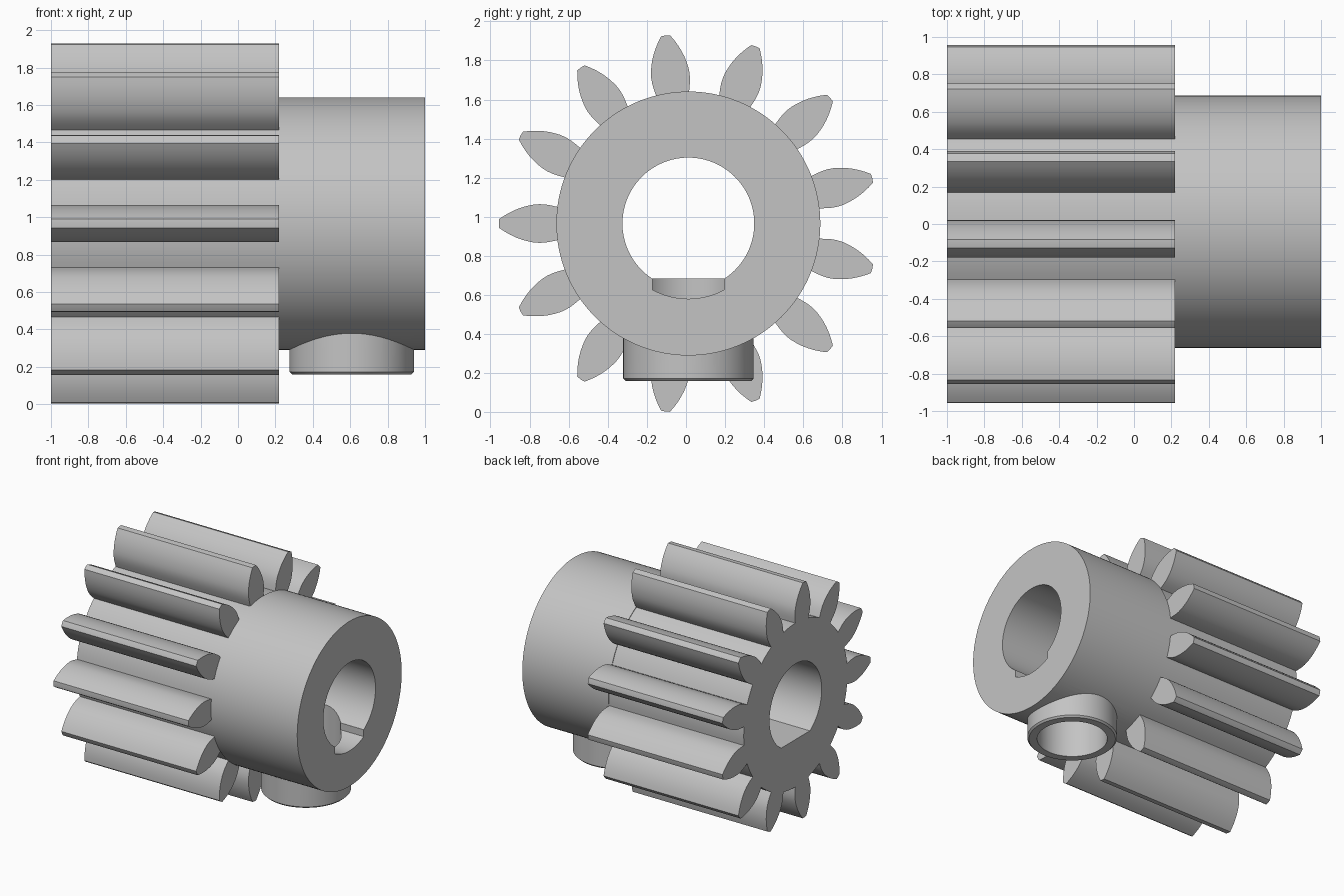
import bpy, bmesh, math
from mathutils import Vector

cube = bpy.data.objects.get("Cube")
if cube:
    bpy.data.objects.remove(cube, do_unlink=True)

CY, CZ = 0.012, 0.966          # gear axis, running along x
TEETH = 13
ROOT, TIP, HUB, BORE, FLAT = 0.665, 0.967, 0.675, 0.337, 0.282
BOSS_X, GEAR_END = 0.608, 0.22

steel = bpy.data.materials.new("plain_grey")
steel.use_nodes = True
grey = (0.55, 0.55, 0.55, 1)
steel.diffuse_color = grey
steel.node_tree.nodes["Principled BSDF"].inputs["Base Color"].default_value = grey


def extrude(name, points, base, direction):
    """Solid made by sweeping a closed loop of points along a direction."""
    bm = bmesh.new()
    face = bm.faces.new([bm.verts.new(base(p)) for p in points])
    top = bmesh.ops.extrude_face_region(bm, geom=[face])
    verts = [g for g in top["geom"] if isinstance(g, bmesh.types.BMVert)]
    bmesh.ops.translate(bm, verts=verts, vec=Vector(direction))
    bmesh.ops.recalc_face_normals(bm, faces=bm.faces)
    mesh = bpy.data.meshes.new(name)
    bm.to_mesh(mesh)
    bm.free()
    mesh.materials.append(steel)
    ob = bpy.data.objects.new(name, mesh)
    bpy.context.collection.objects.link(ob)
    return ob


def along_x(name, points, x0, x1):
    return extrude(name, points, lambda p: (x0, CY + p[0], CZ + p[1]), (x1 - x0, 0, 0))


def along_z(name, points, z0, z1):
    return extrude(name, points, lambda p: (BOSS_X + p[0], CY + p[1], z0), (0, 0, z1 - z0))


def arc(r, start, end, n):
    step = (end - start) / n
    return [(r * math.cos(start + i * step), r * math.sin(start + i * step))
            for i in range(n + 1)]


def circle(r, n=96):
    return arc(r, 0, math.tau, n)[:-1]


def combine(target, tool, operation):
    """Apply a boolean and discard the tool."""
    tool.hide_render = True
    mod = target.modifiers.new("bool", "BOOLEAN")
    mod.operation, mod.object, mod.solver = operation, tool, "EXACT"
    bpy.context.view_layer.objects.active = target
    bpy.ops.object.modifier_apply(modifier=mod.name)
    bpy.data.objects.remove(tool, do_unlink=True)


def gear_outline():
    # half widths of one undercut tooth at rising radii
    flank = [(ROOT, .084), (.70, .092), (.73, .097), (.76, .099), (.79, .097),
             (.82, .091), (.85, .083), (.88, .072), (.91, .058), (.94, .041), (TIP, .023)]
    tooth = [(r, -w) for r, w in flank] + [(TIP + .002, 0)] + [(r, w) for r, w in flank[::-1]]
    pitch = math.tau / TEETH
    edge = math.atan2(flank[0][1], ROOT)
    outline = []
    for i in range(TEETH):
        a = math.pi + i * pitch
        c, s = math.cos(a), math.sin(a)
        outline += [(r * c - w * s, r * s + w * c) for r, w in tooth]
        outline += arc(math.hypot(ROOT, flank[0][1]), a + edge, a + pitch - edge, 5)[1:-1]
    return outline


def bore_cutter():
    # round bore with one flat at the bottom
    a = math.acos(FLAT / BORE)
    return along_x("bore_cutter", arc(BORE, -math.pi / 2 + a, 1.5 * math.pi - a, 80), -1.2, 1.2)


# Toothed part
gear = along_x("gear_teeth", gear_outline(), -1, GEAR_END)
combine(gear, bore_cutter(), "DIFFERENCE")

# Plain hub
hub = along_x("hub", circle(HUB, 128), GEAR_END, 1)

# Set screw boss with a small chamfer on its lower rim
boss = along_z("screw_boss", circle(0.333), 0.16, 0.6)
bm = bmesh.new()
bm.from_mesh(boss.data)
rim = [e for e in bm.edges if all(v.co.z < 0.2 for v in e.verts)]
bmesh.ops.bevel(bm, geom=rim, offset=0.013, segments=1, affect="EDGES")
bm.to_mesh(boss.data)
bm.free()
combine(hub, boss, "UNION")

# Bore, screw hole and the notch at the open end of the hub
combine(hub, bore_cutter(), "DIFFERENCE")
combine(hub, along_z("hole_cutter", circle(0.26), 0, CZ), "DIFFERENCE")
half = math.asin(0.184 / 0.385)
notch = arc(0.385, -math.pi / 2 - half, -math.pi / 2 + half, 16) + [(0.184, -0.27), (-0.184, -0.27)]
combine(hub, along_x("notch_cutter", notch, BOSS_X, 1.2), "DIFFERENCE")

# Smooth curved walls, keep sharp edges
for ob in (gear, hub):
    bpy.ops.object.select_all(action="DESELECT")
    ob.select_set(True)
    bpy.context.view_layer.objects.active = ob
    bpy.ops.object.shade_smooth_by_angle(angle=math.radians(30))
